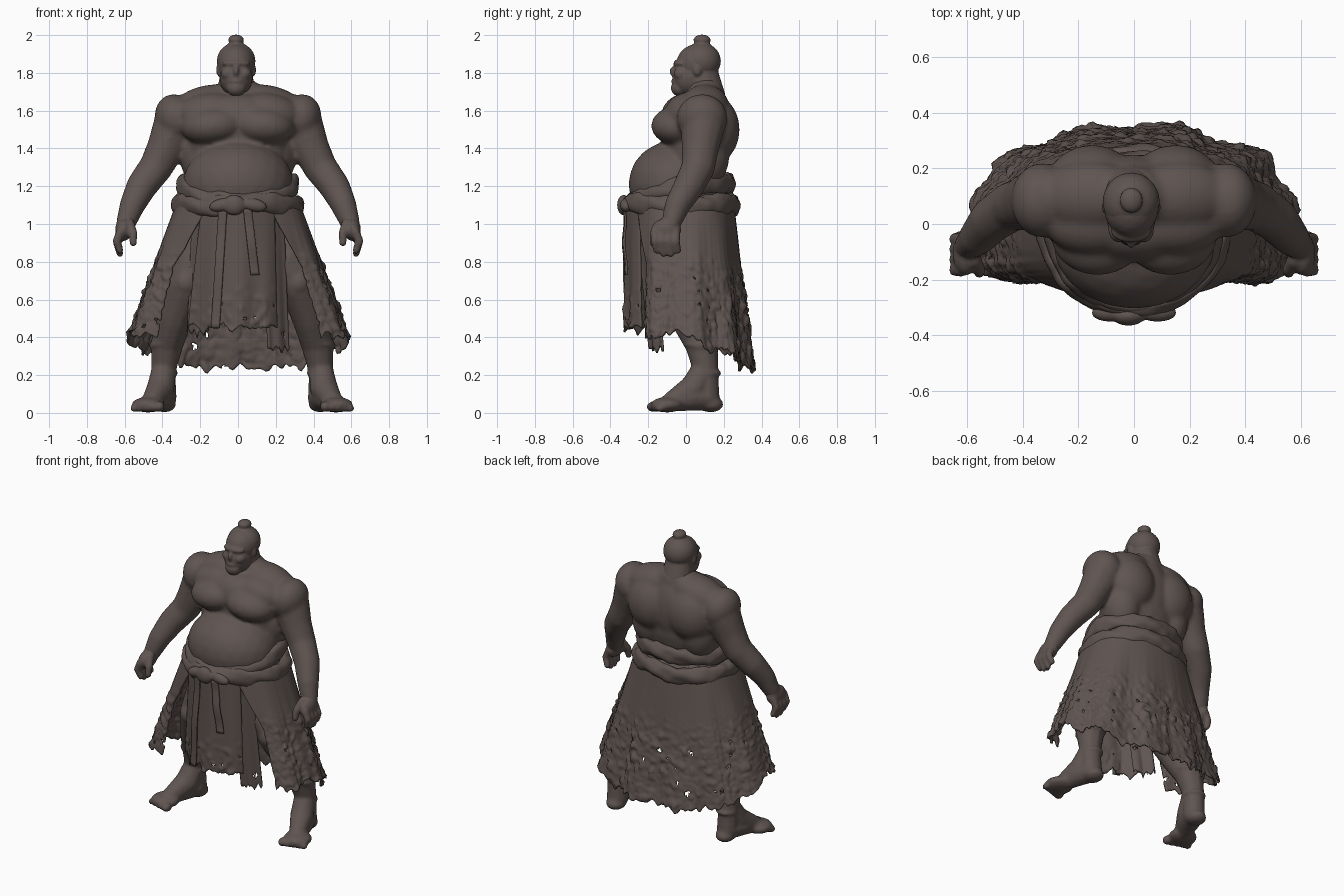
import bpy, bmesh, math
from mathutils import Matrix, Vector, noise

cube = bpy.data.objects.get("Cube")
if cube:
    bpy.data.objects.remove(cube)

clay = bpy.data.materials.new("dark brown clay")
clay.use_nodes = True
tone = (0.115, 0.09, 0.082, 1)
clay.diffuse_color = tone
shader = clay.node_tree.nodes["Principled BSDF"]
shader.inputs["Base Color"].default_value = tone
shader.inputs["Roughness"].default_value = 0.8


def finish(name, bm):
    for f in bm.faces:
        f.smooth = True
    mesh = bpy.data.meshes.new(name)
    bm.to_mesh(mesh)
    bm.free()
    obj = bpy.data.objects.new(name, mesh)
    mesh.materials.append(clay)
    bpy.context.scene.collection.objects.link(obj)
    return obj


def fuse(obj, voxel, steps):
    m = obj.modifiers.new("fuse", 'REMESH')
    m.mode, m.voxel_size, m.use_smooth_shade = 'VOXEL', voxel, True
    s = obj.modifiers.new("soften", 'SMOOTH')
    s.factor, s.iterations = 0.5, steps


def blob(bm, c, r, tilt=0, detail=3):
    mat = Matrix.Translation(c) @ Matrix.Rotation(tilt, 4, 'Y') @ Matrix.Diagonal((*r, 1))
    bmesh.ops.create_icosphere(bm, subdivisions=detail, radius=1, matrix=mat)


def pair(bm, c, r, tilt=0):
    for s in (-1, 1):
        blob(bm, (s * c[0], c[1], c[2]), r, s * tilt)


def limb(bm, pts, s=1, dx=0):
    # chain of tapering rounds through (x, y, z, radius)
    for p, q in zip(pts, pts[1:]):
        p, q = Vector(p), Vector(q)
        n = max(2, int((q - p).length / (0.25 * min(p[3], q[3]))))
        for i in range(n + 1):
            x, y, z, r = p.lerp(q, i / n)
            blob(bm, (s * x + dx, y, z), (r, r, r), 0, 2)


# Torso and arms: core, belly, chest, back, shoulders
bm = bmesh.new()
blob(bm, (0, 0.05, 1.4), (0.28, 0.18, 0.3))
blob(bm, (0, -0.055, 1.21), (0.295, 0.25, 0.235))
blob(bm, (0, 0.01, 1.03), (0.29, 0.24, 0.2))
blob(bm, (0, 0.1, 1.67), (0.13, 0.11, 0.12))
blob(bm, (0, 0.11, 1.5), (0.17, 0.14, 0.25))
blob(bm, (0, -0.01, 1.56), (0.22, 0.125, 0.13))
pair(bm, (0.13, -0.04, 1.52), (0.17, 0.145, 0.105), 0.1)
pair(bm, (0.15, 0.01, 1.59), (0.18, 0.12, 0.105), 0.1)
pair(bm, (0.15, 0.13, 1.5), (0.17, 0.155, 0.19))
pair(bm, (0.19, 0.09, 1.36), (0.12, 0.14, 0.18), 0.1)
pair(bm, (0.16, 0.1, 1.63), (0.2, 0.125, 0.105), 0.2)
pair(bm, (0.33, 0.085, 1.56), (0.11, 0.135, 0.13), 0.3)
for s in (-1, 1):
    limb(bm, [(0.34, 0.09, 1.51, 0.118), (0.385, 0.075, 1.4, 0.102), (0.435, 0.065, 1.3, 0.092),
              (0.51, 0.015, 1.2, 0.084), (0.56, -0.045, 1.1, 0.07), (0.595, -0.08, 1.0, 0.054)], s)
fuse(finish("torso_and_arms", bm), 0.013, 9)

# Hands
for s, side in ((-1, "right"), (1, "left")):
    bm = bmesh.new()
    limb(bm, [(0.58, -0.065, 1.05, 0.055), (0.595, -0.08, 1.0, 0.052)], s)
    blob(bm, (s * 0.605, -0.105, 0.97), (0.046, 0.08, 0.06))
    for i in range(4):
        y = -0.165 + 0.037 * i
        tip = 0.86 - 0.018 * (i in (1, 2))
        limb(bm, [(0.62, y, 0.96, 0.025), (0.642, y, 0.91, 0.023), (0.625, y + 0.01, tip, 0.019)], s)
    limb(bm, [(0.575, -0.13, 1.0, 0.028), (0.555, -0.165, 0.95, 0.024), (0.555, -0.175, 0.9, 0.02)], s)
    fuse(finish(side + "_hand", bm), 0.009, 3)

# Legs with shin wraps, feet and toes
for s, side, dx in ((-1, "right", 0.045), (1, "left", 0)):
    bm = bmesh.new()
    limb(bm, [(0.17, 0.01, 0.98, 0.14), (0.25, -0.04, 0.8, 0.14), (0.32, -0.07, 0.67, 0.1),
              (0.38, 0.01, 0.5, 0.095), (0.42, 0.08, 0.37, 0.09), (0.44, 0.105, 0.22, 0.067),
              (0.437, 0.11, 0.08, 0.07), (0.47, 0.02, 0.08, 0.07), (0.51, -0.09, 0.05, 0.045)], s, dx)
    limb(bm, [(0.44, 0.09, 0.22, 0.068), (0.455, 0.04, 0.13, 0.076), (0.5, -0.07, 0.065, 0.055)], s, dx)
    blob(bm, (s * 0.32 + dx, -0.13, 0.69), (0.06, 0.05, 0.065))
    blob(bm, (s * 0.42 + dx, 0.085, 0.37), (0.1, 0.102, 0.022), s * 0.15)
    blob(bm, (s * 0.435 + dx, 0.107, 0.21), (0.075, 0.085, 0.02))
    blob(bm, (s * 0.435 + dx, 0.13, 0.045), (0.062, 0.068, 0.042))
    blob(bm, (s * 0.52 + dx, -0.1, 0.043), (0.09, 0.088, 0.041))
    for i in range(5):
        r = 0.029 - 0.002 * i
        blob(bm, (s * (0.46 + 0.034 * i) + dx, -0.172 + 0.009 * i, r + 0.004), (r * 0.95, r * 1.3, r))
    fuse(finish(side + "_leg", bm), 0.012, 3)

# Head with face relief
bm = bmesh.new()
hx = -0.01
blob(bm, (hx, 0.065, 1.85), (0.099, 0.115, 0.105))
blob(bm, (hx, 0.02, 1.775), (0.088, 0.092, 0.1))
blob(bm, (hx, -0.035, 1.72), (0.052, 0.045, 0.045))
blob(bm, (hx, -0.025, 1.85), (0.075, 0.042, 0.024))
blob(bm, (hx, -0.06, 1.807), (0.016, 0.028, 0.03))
blob(bm, (hx, -0.055, 1.755), (0.036, 0.024, 0.013))
limb(bm, [(hx, 0.085, 1.8, 0.088), (hx, 0.1, 1.68, 0.11)])
for s in (-1, 1):
    blob(bm, (hx + s * 0.046, -0.02, 1.795), (0.036, 0.046, 0.036))
    blob(bm, (hx + s * 0.036, -0.042, 1.828), (0.018, 0.014, 0.009))
    blob(bm, (hx + s * 0.093, 0.06, 1.815), (0.013, 0.022, 0.032))
fuse(finish("head", bm), 0.007, 5)

# Hair drawn up into a topknot
bm = bmesh.new()
blob(bm, (hx, 0.08, 1.862), (0.103, 0.105, 0.1))
limb(bm, [(hx, 0.08, 1.93, 0.035), (hx, 0.08, 1.965, 0.022)])
blob(bm, (hx, 0.085, 1.974), (0.042, 0.046, 0.029))
fuse(finish("hair", bm), 0.008, 2)


def grit(p, f):
    return noise.noise(p * f)


def sheet(name, fn, nu, nv, worn=0.5, thick=0.012):
    # cloth grid, with a few torn holes below the worn line
    bm = bmesh.new()
    rows = [[bm.verts.new(fn(i / nu, j / nv)) for i in range(nu + 1)] for j in range(nv + 1)]
    for j in range(nv):
        for i in range(nu):
            f = bm.faces.new((rows[j][i], rows[j + 1][i], rows[j + 1][i + 1], rows[j][i + 1]))
            if j / nv > worn and grit(f.calc_center_median(), 27) > 0.6:
                bm.faces.remove(f)
    bmesh.ops.delete(bm, geom=[v for v in bm.verts if not v.link_faces], context='VERTS')
    obj = finish(name, bm)
    m = obj.modifiers.new("cloth thickness", 'SOLIDIFY')
    m.thickness, m.offset = thick, 0


def skirt(u, v):
    start = 0.5 + 0.4 * min(1, 2.2 * v)
    a = start + (2 * math.pi - 2 * start) * u
    ca, sa = math.cos(a), math.sin(a)
    hem = 0.41 - 0.18 * max(0, -ca) + 0.05 * noise.noise((a * 3, 0, 4)) + 0.04 * noise.noise((a * 13, 2, 0))
    # squarish plan, so the sides hang full
    fold = 1 + v * 0.03 * math.cos(a * 11) + 0.05 * v * noise.noise((a * 2.5, v * 3, 7))
    y = (0.25 + 0.1 * v) * abs(ca) ** 0.8 if ca < 0 else -(0.275 + 0.02 * v) * ca ** 0.65
    p = Vector(((0.325 + 0.25 * v) * sa * fold, y * fold, 1.1 + (hem - 1.1) * v))
    chip = min(1, max(0, v - 0.3) * 4) * (0.03 * max(0, grit(p, 24) - 0.1) + 0.008 * grit(p, 50))
    return p + Vector((sa, -ca, 0)) * chip


sheet("skirt", skirt, 180, 70)


def apron(u, v):
    x = (u - 0.5) * (0.38 + 0.09 * v) - 0.03 * v
    hem = 0.45 + 0.05 * noise.noise((u * 9, 0, 0)) + 0.03 * noise.noise((u * 31, 3, 0))
    y = -0.315 + 1.9 * x * x + 0.01 * v * math.sin(u * 19)
    p = Vector((x, y, 1.1 + (hem - 1.1) * v))
    p.y -= max(0, v - 0.6) * 0.08 * max(0, grit(p, 24))
    return p


sheet("apron", apron, 50, 50, 0.72)


# Panels under the apron, over the inner thighs
def panel(s, low):
    def fn(u, v):
        x = s * (0.13 + 0.03 * v + 0.11 * u)
        hem = low + 0.05 * noise.noise((u * 7, s * 3, 1))
        y = -0.265 + 0.07 * v + 0.07 * u + 0.008 * math.sin(u * 9) * v
        return Vector((x, y, 1.08 + (hem - 1.08) * v))
    return fn


sheet("right_inner_panel", panel(-1, 0.43), 14, 45, 0.6)
sheet("left_inner_panel", panel(1, 0.34), 14, 45, 0.6)


# Sash ends hanging from the knot
def strip(x0, x1, bottom, width):
    def fn(u, v):
        x = x0 + (x1 - x0) * v + (u - 0.5) * width
        y = -0.332 + 1.2 * x * x + 0.005 * math.sin(v * 9)
        return Vector((x, y, 1.08 + (bottom - 1.08) * v))
    return fn


sheet("long_sash_end", strip(-0.08, -0.12, 0.45, 0.045), 4, 30, 1, 0.01)
sheet("short_sash_end", strip(0.05, 0.09, 0.73, 0.045), 4, 20, 1, 0.01)


def wrap(name, rx, front, back, height, thick, tall):
    # closed roll of cloth around the waist with wrinkles
    bm = bmesh.new()
    n, k = 128, 20
    rings = []
    for i in range(n):
        a = 2 * math.pi * i / n
        ry = front if math.cos(a) > 0 else back
        out = Vector((math.sin(a), -math.cos(a), 0))
        c = Vector((rx * math.sin(a), -ry * math.cos(a), height(a)))
        ring = []
        for j in range(k):
            b = 2 * math.pi * j / k
            swell = 1 + 0.2 * noise.noise((out.x * 5, out.y * 5, b))
            swell += 0.1 * math.sin(3 * b + 7 * a)
            off = out * math.cos(b) * thick * swell
            ring.append(bm.verts.new(c + off + Vector((0, 0, math.sin(b) * tall * swell))))
        rings.append(ring)
    for i in range(n):
        p, q = rings[i], rings[(i + 1) % n]
        for j in range(k):
            bm.faces.new((p[j], q[j], q[(j + 1) % k], p[(j + 1) % k]))
    finish(name, bm)


wrap("lower_belt", 0.315, 0.3, 0.25, lambda a: 1.1 + 0.008 * math.sin(3 * a), 0.036, 0.055)
wrap("upper_sash", 0.29, 0.29, 0.227, lambda a: 1.215 - 0.105 * max(0, math.cos(a)), 0.034, 0.054)

# Knot at the front of the belt
bm = bmesh.new()
blob(bm, (-0.02, -0.33, 1.1), (0.06, 0.035, 0.055))
pair(bm, (0.085, -0.318, 1.1), (0.07, 0.033, 0.035), 0.2)
fuse(finish("belt_knot", bm), 0.009, 2)
